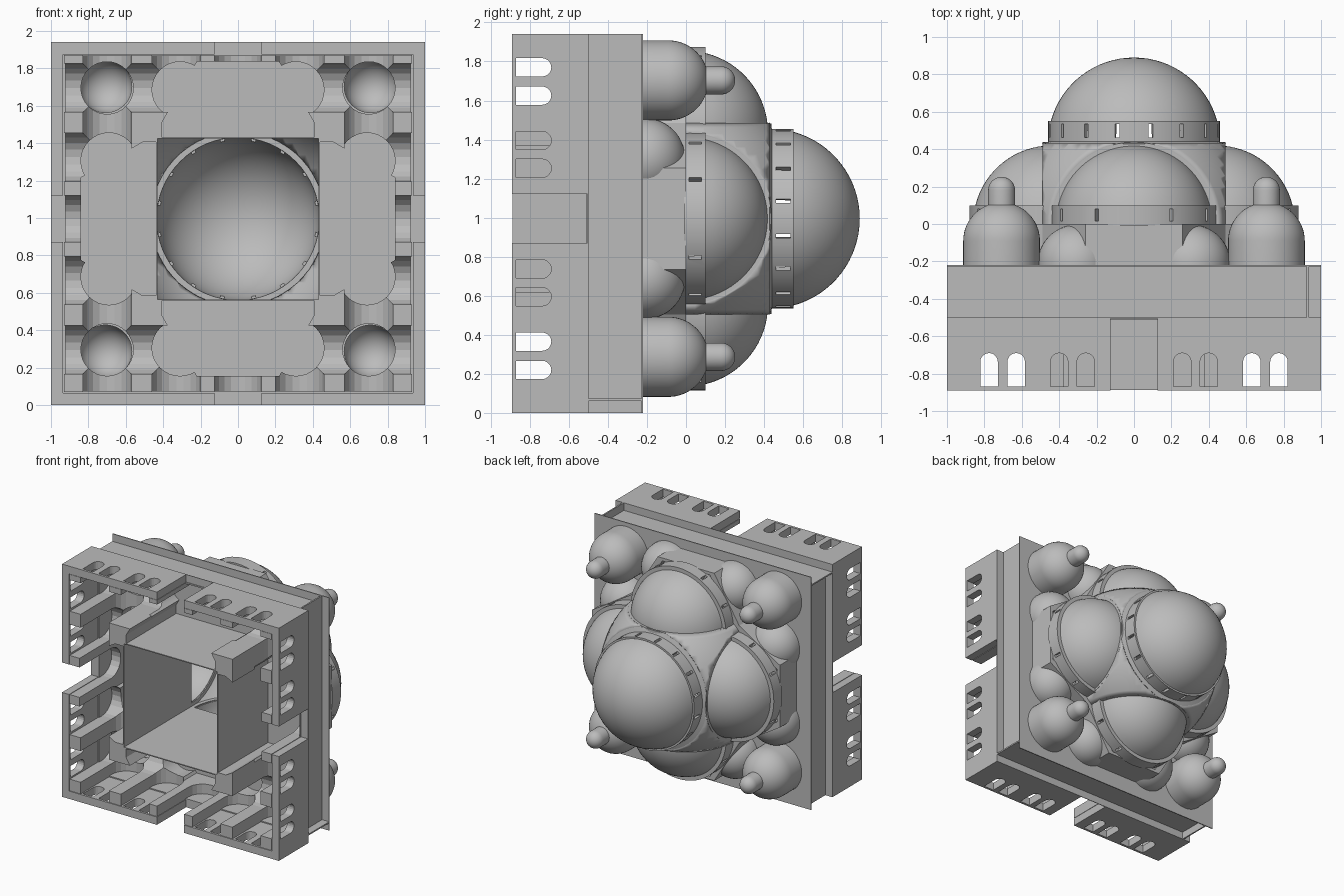
import bpy, bmesh, math
from mathutils import Matrix

if "Cube" in bpy.data.objects:
    bpy.data.objects.remove(bpy.data.objects["Cube"])

C = 0.995  # height of the dome axis; parts are made around the y axis, then lifted
stone = bpy.data.materials.new("grey stone")
stone.diffuse_color = (0.5, 0.5, 0.5, 1)
stone.use_nodes = True
stone.node_tree.nodes["Principled BSDF"].inputs["Base Color"].default_value = stone.diffuse_color


def finish(name, bm, quarter=0, smooth=False, lift=C):
    bmesh.ops.remove_doubles(bm, verts=bm.verts, dist=1e-5)
    bmesh.ops.dissolve_degenerate(bm, edges=bm.edges, dist=1e-5)
    bmesh.ops.recalc_face_normals(bm, faces=bm.faces)
    bm.transform(Matrix.Translation((0, 0, lift)) @ Matrix.Rotation(math.radians(90 * quarter), 4, 'Y'))
    me = bpy.data.meshes.new(name)
    bm.to_mesh(me)
    bm.free()
    me.materials.append(stone)
    ob = bpy.data.objects.new(name, me)
    bpy.context.collection.objects.link(ob)
    if smooth:
        bpy.ops.object.select_all(action='DESELECT')
        bpy.context.view_layer.objects.active = ob
        ob.select_set(True)
        bpy.ops.object.shade_smooth_by_angle(angle=math.radians(35))
    return ob


def box(name, x0, x1, y0, y1, z0, z1, lift=0, quarter=0):
    bm = bmesh.new()
    bmesh.ops.create_cube(bm, size=1, matrix=Matrix.Translation(((x0 + x1) / 2, (y0 + y1) / 2, (z0 + z1) / 2))
                          @ Matrix.Diagonal((x1 - x0, y1 - y0, z1 - z0, 1)))
    return finish(name, bm, quarter, lift=lift)


def prism(name, pts, d0, d1, along='Y', quarter=0, smooth=False):
    """Polygon (x, z) extruded along y, or polygon (x, y) extruded along z."""
    bm = bmesh.new()
    at = (lambda p, d: (p[0], d, p[1])) if along == 'Y' else (lambda p, d: (p[0], p[1], d))
    a = [bm.verts.new(at(p, d0)) for p in pts]
    b = [bm.verts.new(at(p, d1)) for p in pts]
    bm.faces.new(a)
    bm.faces.new(b)
    for i in range(len(pts)):
        j = (i + 1) % len(pts)
        bm.faces.new((a[i], a[j], b[j], b[i]))
    return finish(name, bm, quarter, smooth)


def lathe(name, profile, cx=0, cz=0, half=False, quarter=0, steps=64):
    """Closed (radius, y) profile turned about a y axis; half turns face +z."""
    bm = bmesh.new()
    n = steps // 2 + 1 if half else steps
    rings = []
    for i in range(n):
        a = 2 * math.pi * i / steps - (math.pi / 2 if half else 0)
        rings.append([bm.verts.new((cx + r * math.sin(a), y, cz + r * math.cos(a))) for r, y in profile])
    m = len(profile)
    for i in range(n - 1 if half else n):
        p, q = rings[i], rings[(i + 1) % n]
        for k in range(m):
            j = (k + 1) % m
            bm.faces.new((p[k], p[j], q[j], q[k]))
    if half:
        bm.faces.new(rings[0])
        bm.faces.new(rings[-1])
    return finish(name, bm, quarter, True)


def arc(r, cy, a0, a1, n=16):
    return [(r * math.cos(math.radians(a0 + (a1 - a0) * i / n)),
             cy + r * math.sin(math.radians(a0 + (a1 - a0) * i / n))) for i in range(n + 1)]


def arch(u, w, y0, spring, n=10):
    return [(u - w, y0)] + [(u + x, y) for x, y in arc(w, spring, 180, 0, n)] + [(u + w, y0)]


def cut(target, cutters):
    for c in cutters:
        c.hide_render = True
        c.hide_viewport = True
        m = target.modifiers.new(c.name, 'BOOLEAN')
        m.operation = 'DIFFERENCE'
        m.solver = 'EXACT'
        m.object = c


SIDES = range(4)
CORNERS = [(sx, sz) for sx in (-1, 1) for sz in (-1, 1)]

# Lower outer wall with doors and arched windows
wall = box("outer_wall", -1, 1, -0.89, -0.5, 0, 1.94)
holes = [box("cut_hall", -0.935, 0.935, -0.95, -0.45, 0.065, 1.875),
         box("cut_door_x", -1.1, 1.1, -0.95, -0.505, C - 0.125, C + 0.125),
         box("cut_door_z", -0.125, 0.125, -0.95, -0.505, -0.1, 2.1)]
for q in (0, 1):
    for u in (0.775, 0.63, 0.4, 0.258):
        for s in (-1, 1):
            holes.append(prism("cut_window", arch(s * u, 0.047, -0.87, -0.737), -1.1, 1.1, 'Z', q))
cut(wall, holes)

# Recessed upper wall, each panel running past one corner
box("upper_wall_top", -1, 0.935, -0.51, -0.223, 1.865, 1.877)
box("upper_wall_bottom", -0.935, 1, -0.51, -0.223, 0.062, 0.074)
box("upper_wall_right", 0.923, 0.935, -0.51, -0.223, 0.062, 1.94)
box("upper_wall_left", -0.935, -0.923, -0.51, -0.223, 0, 1.877)

# Openings: crossing, side halls, corner domes and niches
crossing = box("cut_crossing", -0.43, 0.43, -1, 0.1, -0.43, 0.43, C)
halls = [prism("cut_side_hall", [(-0.41, 0.3), (0.41, 0.3), (0.41, 0.51), (0.22, 0.84), (-0.22, 0.84),
                                 (-0.41, 0.51)], -1.01, -0.05, 'Y', q) for q in SIDES]
wells = [lathe("cut_corner", [(0, -1.02), (0.14, -1.02), (0.14, -0.15), (0, -0.15)], sx * 0.7, sz * 0.7, steps=32)
         for sx, sz in CORNERS]
niches = [(s * 0.31, 0.69) for s in (-1, 1)]
niche_cuts = [lathe("cut_niche", [(0, -0.6), (0.15, -0.6), (0.15, -0.15), (0, -0.15)], x, z, quarter=q, steps=32)
              for q in SIDES for x, z in niches]

# Piers and vaults inside
vaults = []
for q in SIDES:
    vaults.append(prism("cut_bay", arch(0, 0.125, -1.03, -0.47), 0.78, 1.0, 'Z', q))
    for s in (-1, 1):
        vaults.append(prism("cut_bay", arch(s * 0.33, 0.129, -1.03, -0.47), 0.78, 1.0, 'Z', q))
for q in (0, 1):
    for s in (-1, 1):
        vaults.append(prism("cut_aisle", arch(s * 0.7, 0.13, -1.04, -0.47), -1, 1, 'Z', q))
mass = box("piers_and_vaults", -0.93, 0.93, -0.888, -0.23, 0.068, 1.872)
cut(mass, [crossing] + halls + wells + niche_cuts + vaults)

# Thin screens closing the central square
for q in SIDES:
    box("crossing_screen", -0.43, 0.43, -0.888, 0.0, 0.43, 0.438, C, q)

# Roof plate, open under the main dome and corner domes
roof = box("roof", -1, 1, -0.228, -0.22, 0, 1.94)
cut(roof, [crossing] + wells)

# Faceted walls below the half domes
for q in SIDES:
    base = prism("half_dome_base", [(-0.43, 0.43), (0.43, 0.43), (0.49, 0.49), (0.26, 0.865), (-0.26, 0.865),
                                    (-0.49, 0.49)], -0.225, 0.0, 'Y', q)
    hollow = prism("cut_base", [(-0.41, 0.4), (0.41, 0.4), (0.41, 0.51), (0.22, 0.84), (-0.22, 0.84),
                                (-0.41, 0.51)], -0.3, 0.1, 'Y', q)
    cut(base, [hollow])

# Central vault: sphere trimmed to a square, flat on top
bm = bmesh.new()
bmesh.ops.create_uvsphere(bm, u_segments=64, v_segments=48, radius=0.66)
for co, no in [((0.49, 0, 0), (1, 0, 0)), ((-0.49, 0, 0), (-1, 0, 0)), ((0, 0, 0.49), (0, 0, 1)),
               ((0, 0, -0.49), (0, 0, -1)), ((0, 0.43, 0), (0, 1, 0)), ((0, -0.02, 0), (0, -1, 0))]:
    bmesh.ops.bisect_plane(bm, geom=bm.verts[:] + bm.edges[:] + bm.faces[:], plane_co=co, plane_no=no,
                           clear_outer=True)
vault = finish("central_vault", bm, 0, True)
sol = vault.modifiers.new("thickness", 'SOLIDIFY')
sol.thickness = 0.045
sol.offset = -1

# Arch bands joining the central vault to the half domes
for q in SIDES:
    prism("arch_band", arc(0.438, 0, 0, 180, 32) + arc(0.405, 0, 180, 0, 32), 0.432, 0.488, 'Z', q, True)

# Main dome with windowed drum
dome = lathe("main_dome", [(0.495, 0.428), (0.46, 0.44), (0.46, 0.55), (0.445, 0.55)] + arc(0.461, 0.429, 15.2, 90)
             + arc(0.435, 0.429, 90, 0) + [(0.435, 0.428)])


def slot(angle, radius, y0, y1, cz, quarter):
    bm = bmesh.new()
    t = math.radians(angle)
    bmesh.ops.create_cube(bm, size=1, matrix=Matrix.Translation((0, (y0 + y1) / 2, cz)) @ Matrix.Rotation(t, 4, 'Y')
                          @ Matrix.Translation((0, 0, radius)) @ Matrix.Diagonal((0.022, y1 - y0, 0.14, 1)))
    return finish("cut_slot", bm, quarter)


cut(dome, [slot(11.25 + 22.5 * i, 0.44, 0.462, 0.535, 0, 0) for i in range(16)])

# Half domes on the four sides
for q in SIDES:
    half = lathe("half_dome", [(0.44, -0.01), (0.44, 0.1), (0.408, 0.1)] + arc(0.42, 0, 14, 90)
                 + arc(0.4, 0, 90, 0) + [(0.4, -0.01)], 0, 0.44, True, q)
    cut(half, [slot(a, 0.42, 0.015, 0.08, 0.44, q) for a in (-62, -27, 27, 62)])

# Small niche domes beside each half dome
for q in SIDES:
    for x, z in niches:
        lathe("niche_dome", arc(0.205, -0.21, -3, 90, 12) + arc(0.185, -0.21, 90, -3, 12), x, z, quarter=q, steps=40)

# Corner domes with lanterns
for sx, sz in CORNERS:
    lathe("corner_dome", [(0.205, -0.225)] + arc(0.205, -0.09, 0, 90) + arc(0.14, -0.09, 90, 0)
          + [(0.14, -0.225)], sx * 0.708, sz * 0.708, steps=48)
    lathe("corner_lantern", [(0, 0.08), (0.072, 0.08)] + arc(0.072, 0.18, 0, 90, 8), sx * 0.708, sz * 0.708, steps=32)
